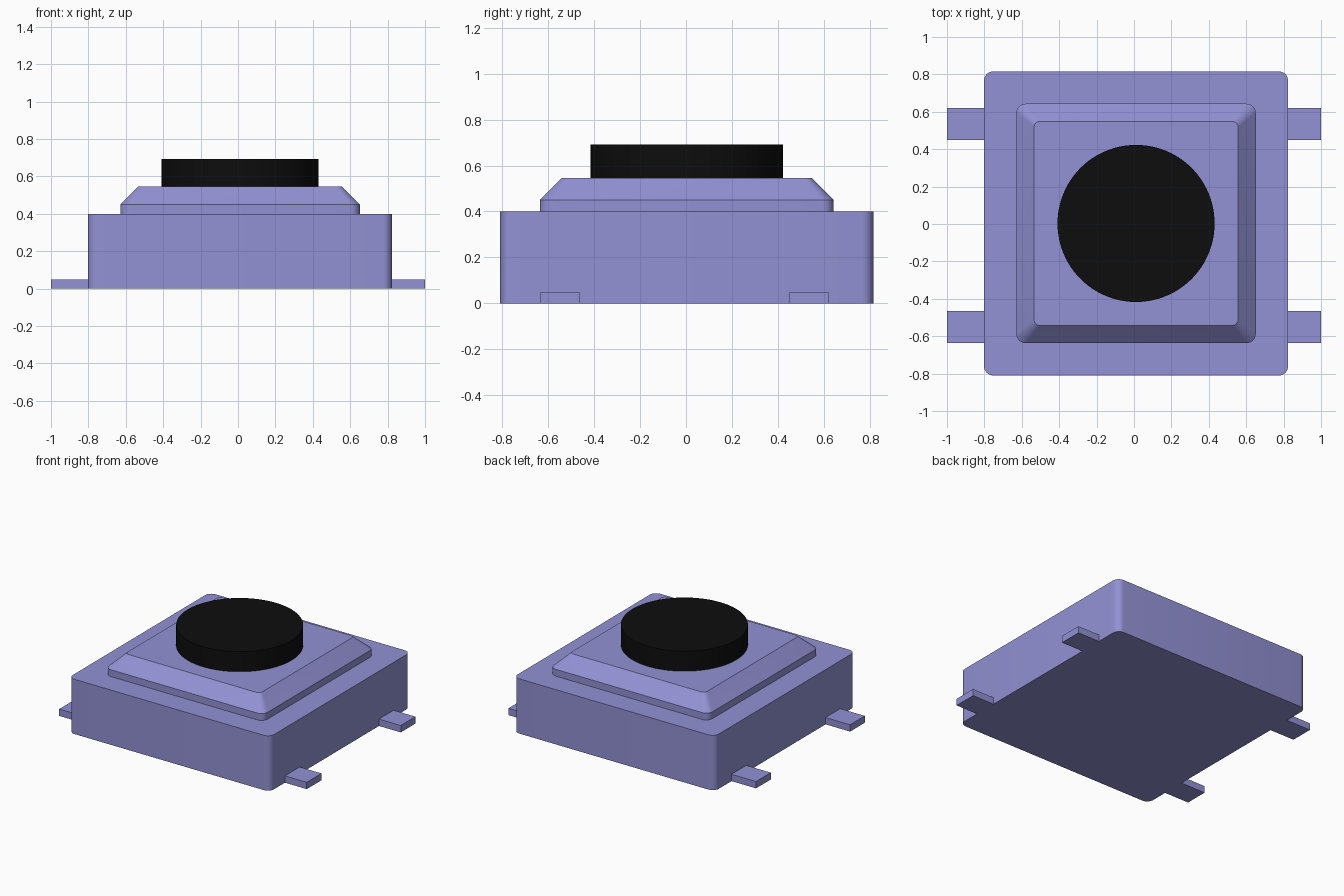
import bpy, bmesh, math

cube = bpy.data.objects.get("Cube")
if cube:
    bpy.data.objects.remove(cube, do_unlink=True)

CX, CY = 0.011, 0.003   # centre of the housing and button


def material(name, rgb, rough):
    m = bpy.data.materials.new(name)
    m.use_nodes = True
    m.diffuse_color = (*rgb, 1)
    bsdf = m.node_tree.nodes["Principled BSDF"]
    bsdf.inputs["Base Color"].default_value = (*rgb, 1)
    bsdf.inputs["Roughness"].default_value = rough
    return m


lavender = material("lavender", (0.29, 0.285, 0.66), 0.5)
black = material("black", (0.004, 0.004, 0.004), 0.5)


def rounded_square(half, radius, segments=8):
    """Outline of a square with rounded corners, counter-clockwise."""
    points = []
    for corner in range(4):
        mid = math.radians(45 + 90 * corner)
        ox = math.copysign(half - radius, math.cos(mid))
        oy = math.copysign(half - radius, math.sin(mid))
        for i in range(segments + 1):
            a = math.radians(90 * corner + 90 * i / segments)
            points.append((ox + radius * math.cos(a), oy + radius * math.sin(a)))
    return points


def circle(radius, segments=96):
    return [(radius * math.cos(math.tau * i / segments),
             radius * math.sin(math.tau * i / segments)) for i in range(segments)]


def loft(name, sections, mat):
    """Closed solid through a stack of (outline, z) sections."""
    bm = bmesh.new()
    rings = [[bm.verts.new((x + CX, y + CY, z)) for x, y in outline]
             for outline, z in sections]
    n = len(rings[0])
    for low, high in zip(rings, rings[1:]):
        for i in range(n):
            j = (i + 1) % n
            bm.faces.new((low[i], low[j], high[j], high[i]))
    bm.faces.new(rings[0][::-1])
    bm.faces.new(rings[-1])
    mesh = bpy.data.meshes.new(name)
    bm.to_mesh(mesh)
    bm.free()
    obj = bpy.data.objects.new(name, mesh)
    bpy.context.collection.objects.link(obj)
    mesh.materials.append(mat)
    bpy.ops.object.select_all(action='DESELECT')
    obj.select_set(True)
    bpy.context.view_layer.objects.active = obj
    bpy.ops.object.shade_smooth_by_angle(angle=math.radians(30))
    return obj


def box(name, low, high, mat):
    bpy.ops.mesh.primitive_cube_add(size=1)
    obj = bpy.context.object
    obj.name = name
    for v in obj.data.vertices:
        v.co = [a if c < 0 else b for c, a, b in zip(v.co, low, high)]
    obj.data.materials.append(mat)


# Housing with rounded vertical corners
base = rounded_square(0.813, 0.05)
loft("housing", [(base, 0), (base, 0.40)], lavender)

# Raised cover: short upright rim, then a sloped bevel to a flat top
rim = rounded_square(0.64, 0.05)
loft("cover", [(rim, 0.40), (rim, 0.45), (rounded_square(0.545, 0.03), 0.545)], lavender)

# Round push button
disc = circle(0.42)
loft("button", [(disc, 0.545), (disc, 0.692)], black)

# Four flat contact legs
for end, y0, y1 in (("front", -0.635, -0.465), ("back", 0.45, 0.62)):
    box(f"{end}_left_leg", (CX + 0.813, y0, 0), (1, y1, 0.05), lavender)
    box(f"{end}_right_leg", (-1, y0, 0), (CX - 0.813, y1, 0.05), lavender)
